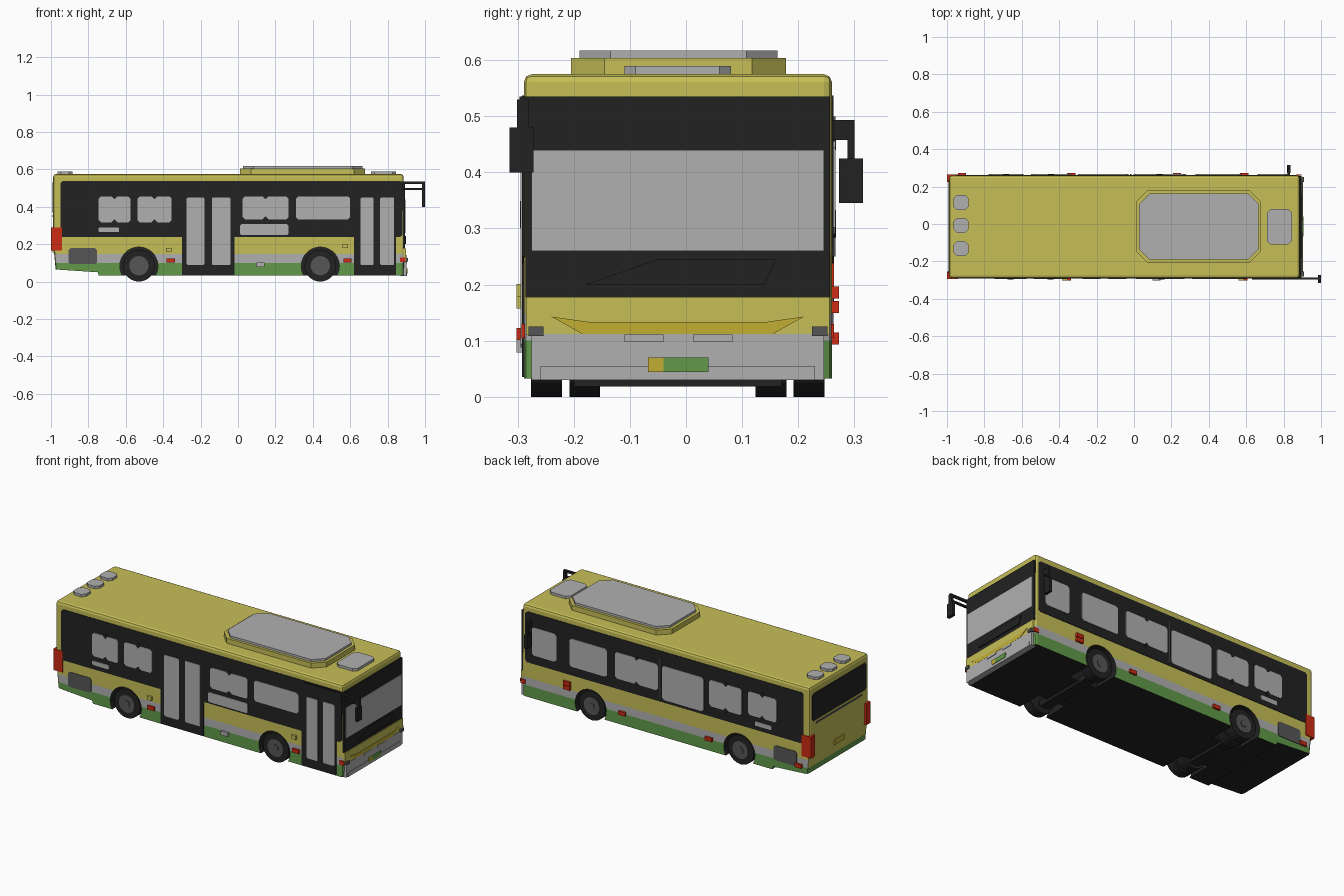
import bpy, bmesh, math
from mathutils import Vector

cube = bpy.data.objects.get("Cube")
if cube:
    bpy.data.objects.remove(cube, do_unlink=True)


def material(name, rgb):
    lin = [((c / 255 + 0.055) / 1.055) ** 2.4 for c in rgb] + [1.0]
    m = bpy.data.materials.new(name)
    m.diffuse_color = lin
    m.use_nodes = True
    bsdf = next(n for n in m.node_tree.nodes if n.type == 'BSDF_PRINCIPLED')
    bsdf.inputs["Base Color"].default_value = lin
    return m


YELLOW = material("body yellow", (198, 191, 87))
BLACK = material("black", (34, 34, 34))
GREY = material("light grey", (176, 176, 176))
GREEN = material("skirt green", (98, 154, 73))
DARK = material("dark grey", (86, 86, 86))
RED = material("red", (204, 44, 20))
GOLD = material("gold", (194, 175, 52))

YC, HALF = -0.0145, 0.2745      # body centre line and half width


def side_y(s, out=0.0):
    return YC + s * (HALF + out)


def prism(name, pts, axis, a, b, mat):
    """Extrude a 2D outline along an axis from a to b."""
    place = {'x': lambda p, t: (t, p[0], p[1]),
             'y': lambda p, t: (p[0], t, p[1]),
             'z': lambda p, t: (p[0], p[1], t)}[axis]
    bm = bmesh.new()
    lo = [bm.verts.new(place(p, a)) for p in pts]
    hi = [bm.verts.new(place(p, b)) for p in pts]
    bm.faces.new(lo)
    bm.faces.new(hi[::-1])
    for i in range(len(pts)):
        j = (i + 1) % len(pts)
        bm.faces.new((lo[i], hi[i], hi[j], lo[j]))
    bmesh.ops.recalc_face_normals(bm, faces=bm.faces)
    me = bpy.data.meshes.new(name)
    bm.to_mesh(me)
    bm.free()
    me.materials.append(mat)
    ob = bpy.data.objects.new(name, me)
    bpy.context.collection.objects.link(ob)
    return ob


def rect(u0, u1, v0, v1, c=0.0):
    """Rectangle outline with optional clipped corners."""
    if not c:
        return [(u0, v0), (u1, v0), (u1, v1), (u0, v1)]
    return [(u0 + c, v0), (u1 - c, v0), (u1, v0 + c), (u1, v1 - c),
            (u1 - c, v1), (u0 + c, v1), (u0, v1 - c), (u0, v0 + c)]


def circle(u, v, r, n=24):
    return [(u + r * math.cos(2 * math.pi * i / n), v + r * math.sin(2 * math.pi * i / n)) for i in range(n)]


def box(name, x0, x1, y0, y1, z0, z1, mat):
    return prism(name, rect(x0, x1, y0, y1), 'z', z0, z1, mat)


def side_plate(name, s, pts, mat, out=0.003):
    return prism(name, pts, 'y', side_y(s, -0.002), side_y(s, out), mat)


# Body shell: side outline, rounded edges, then stripes by height
outline = [(-0.975, 0.065), (-0.75, 0.05), (-0.745, 0.033), (0.885, 0.033),
           (0.89, 0.2), (0.885, 0.575), (-0.988, 0.575), (-0.988, 0.2)]
body = prism("body", outline, 'y', side_y(-1), side_y(1), YELLOW)
for m in (GREY, GREEN, BLACK):
    body.data.materials.append(m)
bm = bmesh.new()
bm.from_mesh(body.data)
corner = [e for e in bm.edges
          if all(v.co.z > 0.57 for v in e.verts)
          or (abs(e.verts[0].co.z - e.verts[1].co.z) > 0.1 and abs(e.verts[0].co.y - e.verts[1].co.y) < 0.01)]
bmesh.ops.bevel(bm, geom=corner, offset=0.014, segments=2, profile=0.5, affect='EDGES')
for z in (0.10, 0.147):
    bmesh.ops.bisect_plane(bm, geom=bm.verts[:] + bm.edges[:] + bm.faces[:],
                           plane_co=Vector((0, 0, z)), plane_no=Vector((0, 0, 1)))
for f in bm.faces:
    z = f.calc_center_median().z
    if f.normal.z < -0.5:
        f.material_index = 3
    elif z < 0.10:
        f.material_index = 2
    elif z < 0.147 and f.normal.x > -0.5:
        f.material_index = 1
bm.to_mesh(body.data)
bm.free()

# Wheel arches cut into the shell
REAR_AXLE, FRONT_AXLE = -0.53, 0.44
for x in (REAR_AXLE, FRONT_AXLE):
    for s in (-1, 1):
        cutter = prism("arch_cutter", circle(x, 0.083, 0.102, 28), 'y', side_y(s, -0.15), side_y(s, 0.05), BLACK)
        cutter.hide_render = True
        mod = body.modifiers.new("arch", 'BOOLEAN')
        mod.operation, mod.solver, mod.object = 'DIFFERENCE', 'EXACT', cutter
        mod.material_mode = 'TRANSFER'
        bpy.context.view_layer.objects.active = body
        bpy.ops.object.modifier_apply(modifier=mod.name)
        bpy.data.objects.remove(cutter, do_unlink=True)

# Wheels, doubled at the rear
for label, x, inner in (("front", FRONT_AXLE, False), ("rear", REAR_AXLE, True)):
    for s in (-1, 1):
        for k in range(2 if inner else 1):
            o = -0.013 - 0.068 * k
            prism(label + "_tyre", circle(x, 0.085, 0.085), 'y', side_y(s, o - 0.055), side_y(s, o), BLACK)
        prism(label + "_rim", circle(x, 0.085, 0.052, 16), 'y', side_y(s, -0.02), side_y(s, -0.009), DARK)
        prism(label + "_hub", circle(x, 0.085, 0.02, 8), 'y', side_y(s, -0.02), side_y(s, -0.005), DARK)
    box(label + "_axle", x - 0.03, x + 0.03, -0.2, 0.17, 0.018, 0.05, BLACK)

# Black window bands and doors
side_plate("window_band_right", -1, rect(-0.95, 0.88, 0.238, 0.537, 0.012), BLACK)
side_plate("window_band_left", 1, rect(-0.95, 0.865, 0.238, 0.537, 0.012), BLACK)
side_plate("middle_door", -1, rect(-0.30, -0.02, 0.035, 0.25), BLACK)
side_plate("front_door", -1, rect(0.62, 0.845, 0.035, 0.25), BLACK)
side_plate("front_door_header", -1, rect(0.63, 0.88, 0.48, 0.53), BLACK, 0.008)
for x0, x1 in ((-0.275, -0.18), (-0.14, -0.04), (0.655, 0.725), (0.76, 0.835)):
    side_plate("door_glass", -1, rect(x0, x1, 0.088, 0.45, 0.006), GREY, 0.006)

# Side windows: side, start, end, sill height, sliding
windows = ((-1, -0.745, -0.575, 0.317, True), (-1, -0.537, -0.355, 0.317, True),
           (-1, 0.025, 0.27, 0.333, True), (-1, 0.31, 0.60, 0.333, False),
           (1, 0.66, 0.82, 0.29, False), (1, 0.33, 0.575, 0.29, False),
           (1, -0.003, 0.277, 0.30, True), (1, -0.30, -0.03, 0.255, False),
           (1, -0.55, -0.337, 0.30, True), (1, -0.777, -0.59, 0.317, True))
for s, x0, x1, z0, sliding in windows:
    side_plate("side_window", s, rect(x0, x1, z0, 0.456, 0.012), GREY, 0.006)
    if sliding:
        mid = (x0 + x1) / 2
        for z in (z0, 0.456):
            side_plate("window_latch", s, circle(mid, z, 0.016, 4), BLACK, 0.007)
side_plate("emergency_window_seam", 1, rect(-0.021, -0.014, 0.25, 0.50), DARK, 0.006)
side_plate("route_sign", -1, rect(0.01, 0.27, 0.248, 0.307, 0.008), GREY, 0.006)

# Details shared by both sides
for s in (-1, 1):
    side_plate("small_sign", s, rect(-0.745, -0.635, 0.264, 0.29, 0.005), GREY, 0.006)
    side_plate("engine_grille", s, rect(-0.905, -0.755, 0.093, 0.18, 0.01), DARK)
    prism("tail_light", rect(side_y(s, 0.004), side_y(s, -0.035), 0.165, 0.29), 'x', -1.0, -0.94, RED)
    side_plate("head_lamp_corner", s, rect(0.865, 0.896, 0.105, 0.13), RED, 0.004)
    prism("head_lamp", rect(side_y(s, -0.035), side_y(s, -0.008), 0.108, 0.125), 'x', 0.88, 0.908, DARK)
for s, x, z, m in ((1, -0.92, 0.104, RED), (1, -0.335, 0.104, RED), (1, 0.23, 0.104, RED),
                   (1, 0.59, 0.186, RED), (1, 0.59, 0.16, RED), (-1, -0.36, 0.112, RED),
                   (-1, 0.12, 0.09, GREY), (-1, 0.585, 0.112, RED), (-1, -0.37, 0.168, YELLOW),
                   (-1, 0.573, 0.19, YELLOW)):
    w = 0.014 if m is YELLOW else 0.022
    side_plate("side_marker", s, rect(x - w, x + w, z - 0.011, z + 0.011), m, 0.013)

# Nose: windscreen, bumper and number plate
L, R = side_y(-1), side_y(1)
prism("windscreen_frame", rect(L + 0.003, R - 0.003, 0.178, 0.535), 'x', 0.872, 0.893, BLACK)
prism("windscreen", rect(L + 0.014, R - 0.014, 0.26, 0.44), 'x', 0.88, 0.896, GREY)
prism("wiper", [(-0.18, 0.2), (0.14, 0.2), (0.16, 0.245), (-0.05, 0.245)], 'x', 0.88, 0.899, BLACK)
prism("front_panel", rect(L + 0.004, R - 0.004, 0.11, 0.178), 'x', 0.86, 0.898, YELLOW)
prism("front_trim", [(-0.185, 0.112), (0.155, 0.112), (0.21, 0.143), (0.14, 0.133),
                     (-0.17, 0.133), (-0.24, 0.143)], 'x', 0.88, 0.901, GOLD)
prism("front_bumper", rect(L + 0.014, R - 0.014, 0.03, 0.112), 'x', 0.87, 0.9, GREY)
prism("bumper_lip", rect(L + 0.03, R - 0.03, 0.03, 0.055), 'x', 0.87, 0.903, GREY)
prism("plate_gold", rect(-0.068, -0.04, 0.044, 0.07), 'x', 0.89, 0.906, GOLD)
prism("plate_green", rect(-0.04, 0.04, 0.044, 0.07), 'x', 0.89, 0.906, GREEN)
for y in (-0.075, 0.048):
    prism("bumper_slot", rect(y - 0.035, y + 0.035, 0.098, 0.111), 'x', 0.89, 0.903, GREY)

# Rear window, trim and plate
prism("rear_window", rect(L + 0.025, R - 0.025, 0.37, 0.53, 0.01), 'x', -0.992, -0.98, BLACK)
prism("rear_vent_strip", rect(L + 0.06, R - 0.06, 0.345, 0.355), 'x', -0.991, -0.98, DARK)
prism("rear_plate", rect(-0.06, 0.03, 0.155, 0.185), 'x', -0.992, -0.975, GOLD)

# Roof equipment
prism("roof_unit_base", rect(0.01, 0.68, -0.205, 0.178, 0.06), 'z', 0.57, 0.604, YELLOW)
prism("roof_unit_cover", rect(0.028, 0.665, -0.19, 0.163, 0.055), 'z', 0.60, 0.617, GREY)
prism("roof_hatch", rect(0.71, 0.845, -0.11, 0.08, 0.02), 'z', 0.57, 0.59, GREY)
for y in (0.115, -0.007, -0.132):
    prism("roof_vent", rect(-0.965, -0.885, y - 0.04, y + 0.04, 0.018), 'z', 0.57, 0.59, GREY)

# Right mirror on long arms ahead of the nose
box("right_mirror_arm_upper", 0.87, 1.0, -0.297, -0.285, 0.522, 0.535, BLACK)
box("right_mirror_arm_lower", 0.87, 0.985, -0.297, -0.285, 0.49, 0.50, BLACK)
box("right_mirror_hanger", 0.984, 1.0, -0.301, -0.28, 0.47, 0.53, BLACK)
box("right_mirror", 0.983, 1.0, -0.315, -0.272, 0.40, 0.48, BLACK)

# Left mirror beside the driver
box("left_mirror_arm", 0.82, 0.833, 0.255, 0.30, 0.458, 0.493, BLACK)
box("left_mirror_hanger", 0.82, 0.833, 0.288, 0.30, 0.42, 0.48, BLACK)
box("left_mirror", 0.818, 0.836, 0.273, 0.315, 0.345, 0.425, BLACK)
